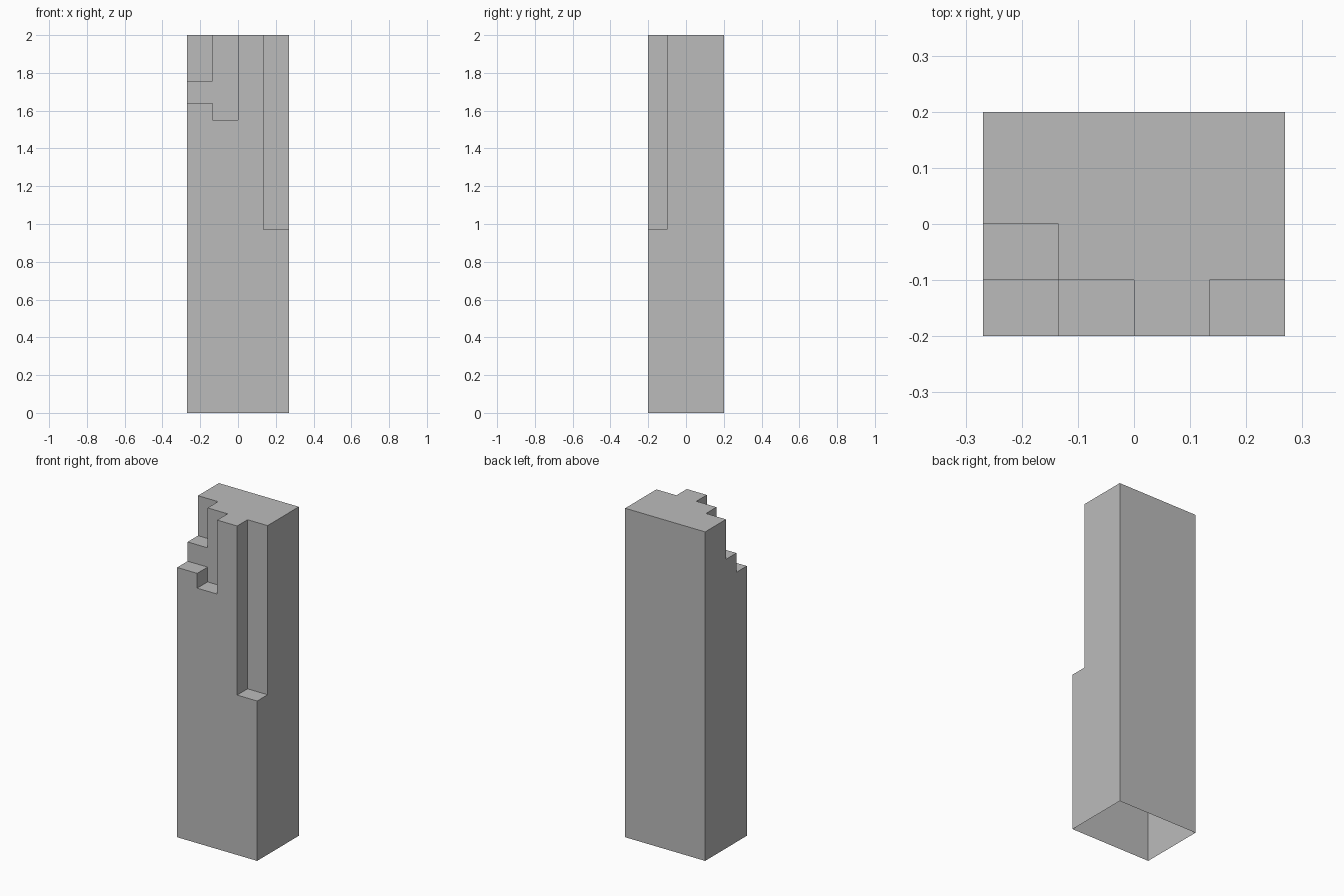
import bpy
import bmesh
from mathutils import Vector

cube = bpy.data.objects.get("Cube")
if cube:
    bpy.data.objects.remove(cube, do_unlink=True)

W, D, H = 0.269, 0.2, 2.0   # half width, half depth, height
Q = W / 2                   # width of one step
OUT = 0.2                   # cutter overshoot


def box(name, lo, hi):
    """Axis-aligned box between two corners."""
    lo, hi = Vector(lo), Vector(hi)
    bm = bmesh.new()
    bmesh.ops.create_cube(bm, size=1)
    for v in bm.verts:
        v.co = (lo + hi) / 2 + v.co * (hi - lo)
    mesh = bpy.data.meshes.new(name)
    bm.to_mesh(mesh)
    bm.free()
    ob = bpy.data.objects.new(name, mesh)
    bpy.context.collection.objects.link(ob)
    return ob


def notch(x0, x1, back, floor):
    """Cut a notch down from the top, open to the front."""
    cutter = box("notch_cutter", (x0, -D - OUT, floor), (x1, back, H + OUT))
    cutter.hide_render = True
    mod = pillar.modifiers.new("notch", 'BOOLEAN')
    mod.operation = 'DIFFERENCE'
    mod.solver = 'EXACT'
    mod.object = cutter
    bpy.context.view_layer.objects.active = pillar
    bpy.ops.object.modifier_apply(modifier=mod.name)
    bpy.data.objects.remove(cutter, do_unlink=True)


# Stone pillar with broken upper corners
pillar = box("broken_pillar", (-W, -D, 0), (W, D, H))
notch(-Q, 0, -D / 2, 1.55)
notch(-W - OUT, -Q / 2, -D / 2, 1.64)
notch(-W - OUT, -Q, 0, 1.757)
notch(Q, W + OUT, -D / 2, 0.972)

# Open underside
bm = bmesh.new()
bm.from_mesh(pillar.data)
bm.normal_update()
under = [f for f in bm.faces
         if f.normal.z < -0.9 and f.calc_center_median().z < 0.01]
bmesh.ops.delete(bm, geom=under, context='FACES')
bm.to_mesh(pillar.data)
bm.free()

# Plain grey stone
grey = bpy.data.materials.new("stone_grey")
grey.use_nodes = True
colour = (0.5, 0.5, 0.5, 1)
grey.diffuse_color = colour
grey.node_tree.nodes["Principled BSDF"].inputs["Base Color"].default_value = colour
pillar.data.materials.clear()
pillar.data.materials.append(grey)
for p in pillar.data.polygons:
    p.material_index = 0
    p.use_smooth = False
